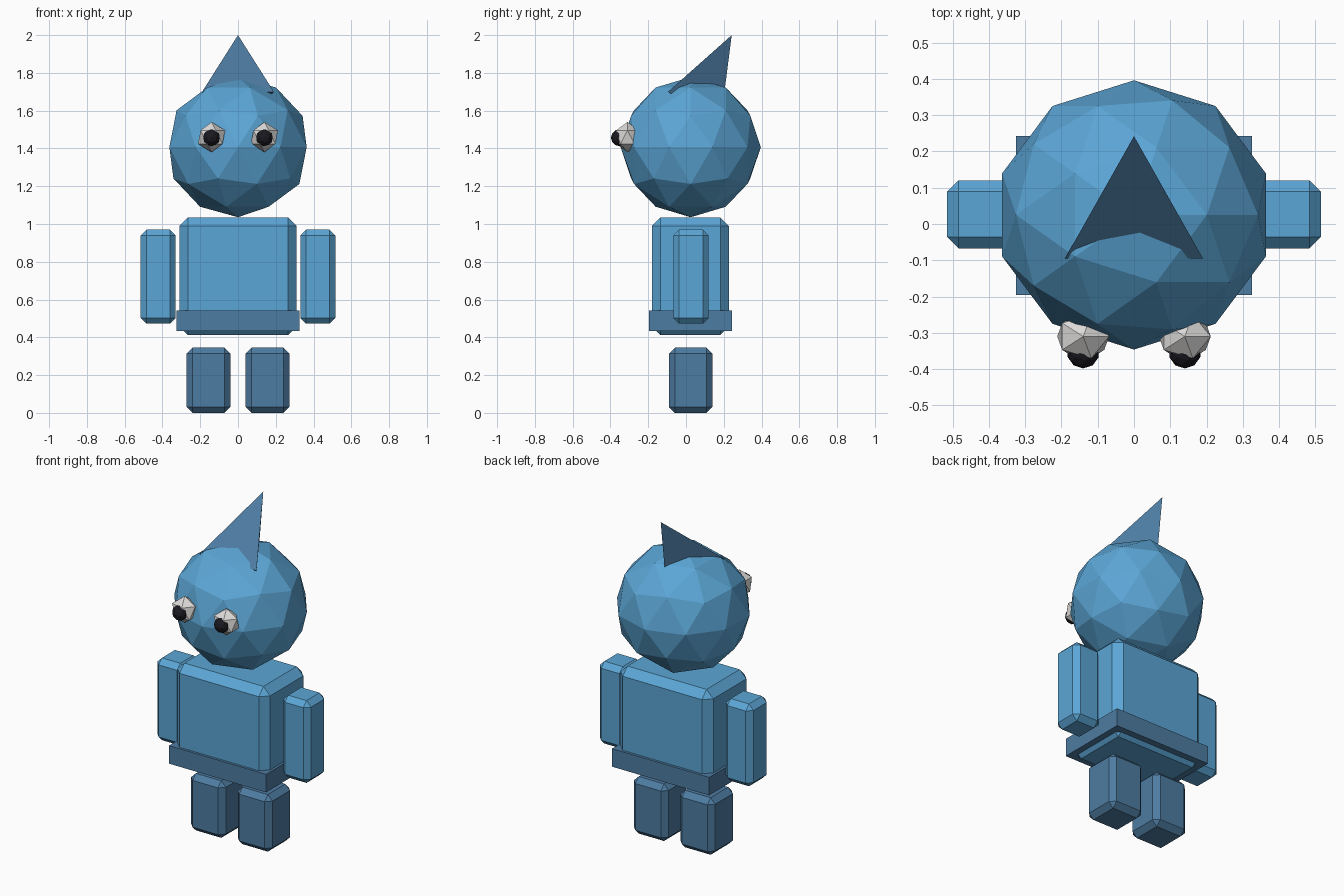
import bpy
import bmesh
from mathutils import Vector

cube = bpy.data.objects.get("Cube")
if cube:
    bpy.data.objects.remove(cube, do_unlink=True)


def make_material(name, r, g, b):
    mat = bpy.data.materials.new(name)
    mat.use_nodes = True
    mat.diffuse_color = (r, g, b, 1)
    bsdf = mat.node_tree.nodes["Principled BSDF"]
    bsdf.inputs["Base Color"].default_value = (r, g, b, 1)
    bsdf.inputs["Roughness"].default_value = 0.8
    return mat


sky_blue = make_material("sky blue", 0.105, 0.38, 0.67)
slate_blue = make_material("slate blue", 0.075, 0.2, 0.36)
eye_white = make_material("eye white", 0.72, 0.71, 0.7)
pupil_black = make_material("pupil black", 0.01, 0.01, 0.015)


def finish(name, bm, mat, center=(0, 0, 0)):
    bmesh.ops.recalc_face_normals(bm, faces=bm.faces)
    mesh = bpy.data.meshes.new(name)
    bm.to_mesh(mesh)
    bm.free()
    mesh.materials.append(mat)
    obj = bpy.data.objects.new(name, mesh)
    obj.location = center
    bpy.context.collection.objects.link(obj)
    return obj


def box(name, low, high, mat, bevel=0):
    """Box between two corners, with optional flat chamfered edges."""
    low, high = Vector(low), Vector(high)
    bm = bmesh.new()
    bmesh.ops.create_cube(bm, size=1)
    bmesh.ops.scale(bm, vec=high - low, verts=bm.verts)
    if bevel:
        bmesh.ops.bevel(bm, geom=bm.edges[:], offset=bevel, segments=1,
                        affect='EDGES')
    return finish(name, bm, mat, (low + high) / 2)


def ball(name, center, radius, detail, mat, stretch=(1, 1, 1)):
    """Faceted ball."""
    bm = bmesh.new()
    bmesh.ops.create_icosphere(bm, subdivisions=detail, radius=radius)
    bmesh.ops.scale(bm, vec=stretch, verts=bm.verts)
    return finish(name, bm, mat, center)


# Head
ball("head", (0, 0.025, 1.407), 0.371, 2, sky_blue, (1.03, 1, 1))

# Head spike: leaning three-sided pyramid sunk into the head
bm = bmesh.new()
spike_points = [(-0.19, -0.095, 1.7), (0.19, -0.095, 1.7),
                (0, 0.18, 1.515), (0, 0.242, 2)]
bmesh.ops.convex_hull(bm, input=[bm.verts.new(p) for p in spike_points])
finish("head_spike", bm, slate_blue)

# Torso and belt
box("torso", (-0.31, -0.18, 0.412), (0.31, 0.227, 1.035), sky_blue, 0.045)
box("belt", (-0.325, -0.195, 0.433), (0.325, 0.243, 0.542), slate_blue)

# Paired parts
for side, s in (("left", 1), ("right", -1)):
    ball(side + "_eye", (s * 0.14, -0.31, 1.46), 0.08, 1, eye_white,
         (1, 0.88, 1))
    ball(side + "_pupil", (s * 0.14, -0.353, 1.457), 0.045, 2, pupil_black)
    arm_x = sorted((s * 0.33, s * 0.515))
    box(side + "_arm", (arm_x[0], -0.067, 0.472), (arm_x[1], 0.12, 0.97),
        sky_blue, 0.031)
    leg_x = sorted((s * 0.04, s * 0.272))
    box(side + "_leg", (leg_x[0], -0.09, 0), (leg_x[1], 0.14, 0.345),
        slate_blue, 0.031)
